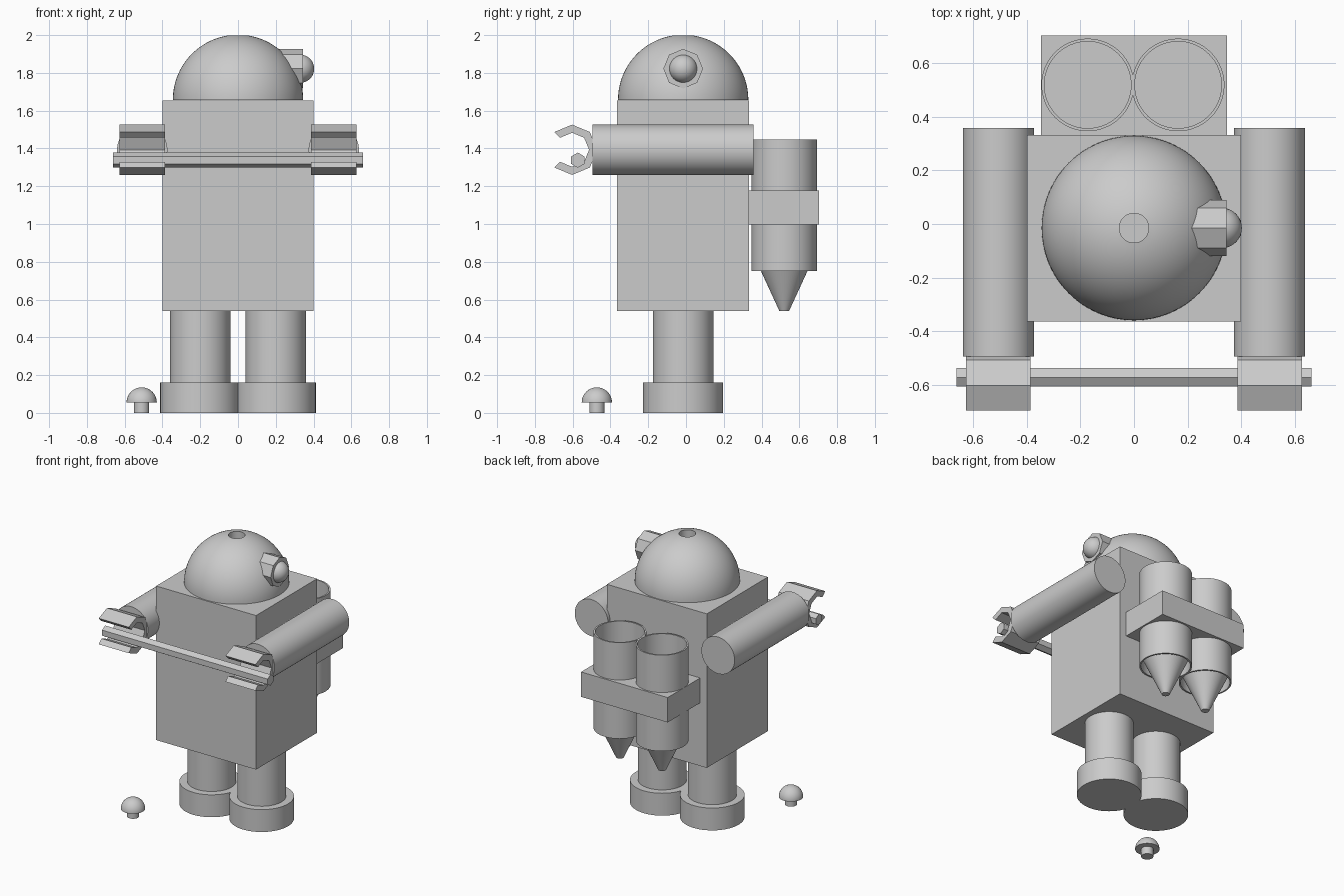
import bpy, bmesh, math
from mathutils import Matrix, Vector

cube = bpy.data.objects.get("Cube")
if cube:
    bpy.data.objects.remove(cube, do_unlink=True)

GREY = (0.6, 0.6, 0.6, 1)
grey = bpy.data.materials.new("plain grey")
grey.use_nodes = True
grey.diffuse_color = GREY
grey.node_tree.nodes["Principled BSDF"].inputs["Base Color"].default_value = GREY

ALONG_X = Matrix.Rotation(math.pi / 2, 4, 'Y')
ALONG_Y = Matrix.Rotation(-math.pi / 2, 4, 'X')
UPRIGHT = Matrix.Identity(4)


def finish(name, bm, location, rotation=UPRIGHT):
    """Turn a bmesh into a placed, shaded object."""
    bmesh.ops.transform(bm, matrix=rotation, verts=bm.verts)
    bmesh.ops.recalc_face_normals(bm, faces=bm.faces)
    mesh = bpy.data.meshes.new(name)
    bm.to_mesh(mesh)
    bm.free()
    mesh.materials.append(grey)
    obj = bpy.data.objects.new(name, mesh)
    obj.location = location
    bpy.context.collection.objects.link(obj)
    bpy.ops.object.select_all(action='DESELECT')
    obj.select_set(True)
    bpy.context.view_layer.objects.active = obj
    bpy.ops.object.shade_smooth_by_angle(angle=math.radians(30))
    return obj


def lathe(name, profile, location, rotation=UPRIGHT, sides=64):
    """Revolve (radius, height) points about z, then turn to the wanted axis."""
    bm = bmesh.new()
    verts = [bm.verts.new((r, 0, z)) for r, z in profile]
    edges = [bm.edges.new(pair) for pair in zip(verts, verts[1:])]
    bmesh.ops.spin(bm, geom=verts + edges, cent=(0, 0, 0), axis=(0, 0, 1),
                   angle=math.tau, steps=sides, use_duplicate=False)
    bmesh.ops.remove_doubles(bm, verts=bm.verts, dist=0.0001)
    return finish(name, bm, location, rotation)


def rod(radius, low, high):
    return [(0, low), (radius, low), (radius, high), (0, high)]


def arc(radius, start, end, base=0, steps=24):
    """Profile points on a circle, from one elevation to another in radians."""
    angles = [start + (end - start) * i / steps for i in range(steps + 1)]
    return [(radius * math.cos(a), base + radius * math.sin(a)) for a in angles]


def box(name, low, high):
    low, high = Vector(low), Vector(high)
    bm = bmesh.new()
    bmesh.ops.create_cube(bm, size=1)
    bmesh.ops.scale(bm, vec=high - low, verts=bm.verts)
    return finish(name, bm, (low + high) / 2)


def claw(name, location, outer, inner, width):
    """Octagonal ring with its front two sides left open, extruded sideways."""
    angles = [math.radians(a) for a in range(-135, 136, 45)]
    points = [(outer * math.cos(a), outer * math.sin(a)) for a in angles]
    points += [(inner * math.cos(a), inner * math.sin(a)) for a in reversed(angles)]
    bm = bmesh.new()
    face = bm.faces.new([bm.verts.new((-width / 2, y, z)) for y, z in points])
    extruded = bmesh.ops.extrude_face_region(bm, geom=[face], use_keep_orig=True)
    moved = [v for v in extruded["geom"] if isinstance(v, bmesh.types.BMVert)]
    bmesh.ops.translate(bm, vec=(width, 0, 0), verts=moved)
    return finish(name, bm, location)


# Body and domed head with a socket in the crown
MID_Y = -0.015
box("body", (-0.4, -0.365, 0.54), (0.4, 0.333, 1.655))
R, HOLE = 0.345, 0.055
crown = arc(R, 0, math.acos(HOLE / R))
lathe("head_dome", [(0, 0)] + crown + [(HOLE, 0.26), (0, 0.26)],
      (0, MID_Y, 1.657), sides=96)

# Single eye: octagonal nut with a ball in it
lathe("eye_nut", rod(0.105, 0.2, 0.345), (0, MID_Y, 1.822), ALONG_X, sides=8)
lathe("eye_ball", arc(0.075, -math.pi / 2, math.pi / 2), (0.328, MID_Y, 1.822),
      ALONG_X, sides=48)

# Limbs on both sides
for side, s in (("left", 1), ("right", -1)):
    lathe(side + "_leg", rod(0.16, 0.16, 0.54), (s * 0.2, MID_Y, 0))
    lathe(side + "_foot", rod(0.212, 0, 0.162), (s * 0.2, MID_Y, 0))
    lathe(side + "_arm", rod(0.133, -0.495, 0.358), (s * 0.507, 0, 1.393), ALONG_Y)
    claw(side + "_claw", (s * 0.507, -0.603, 1.393), 0.133, 0.09, 0.24)

# Hexagonal bar held across both claws
lathe("held_bar", rod(0.04, -0.663, 0.663), (0, -0.573, 1.338), ALONG_X, sides=6)

# Back pack: bracket, two open tanks, nozzle collars and cones
box("pack_bracket", (-0.347, 0.333, 0.997), (0.347, 0.705, 1.177))
for side, x in (("left", 0.165), ("right", -0.173)):
    place = (x, 0.52, 0)
    tank = [(0, 0.857), (0.173, 0.857), (0.173, 1.447),
            (0.162, 1.447), (0.162, 1.18), (0, 1.18)]
    lathe(side + "_tank", tank, place)
    collar = [(0.162, 0.857), (0.173, 0.857), (0.173, 0.752),
              (0.162, 0.752), (0.162, 0.857)]
    lathe(side + "_nozzle_collar", collar, place)
    cone = [(0, 0.54), (0.026, 0.54), (0.172, 0.857), (0, 0.857)]
    lathe(side + "_nozzle_cone", cone, place)

# Loose button lying on the ground
button = [(0, 0), (0.04, 0), (0.04, 0.055)] + arc(0.08, 0, math.pi / 2, 0.055)
lathe("loose_button", button, (-0.51, -0.472, 0), sides=48)
